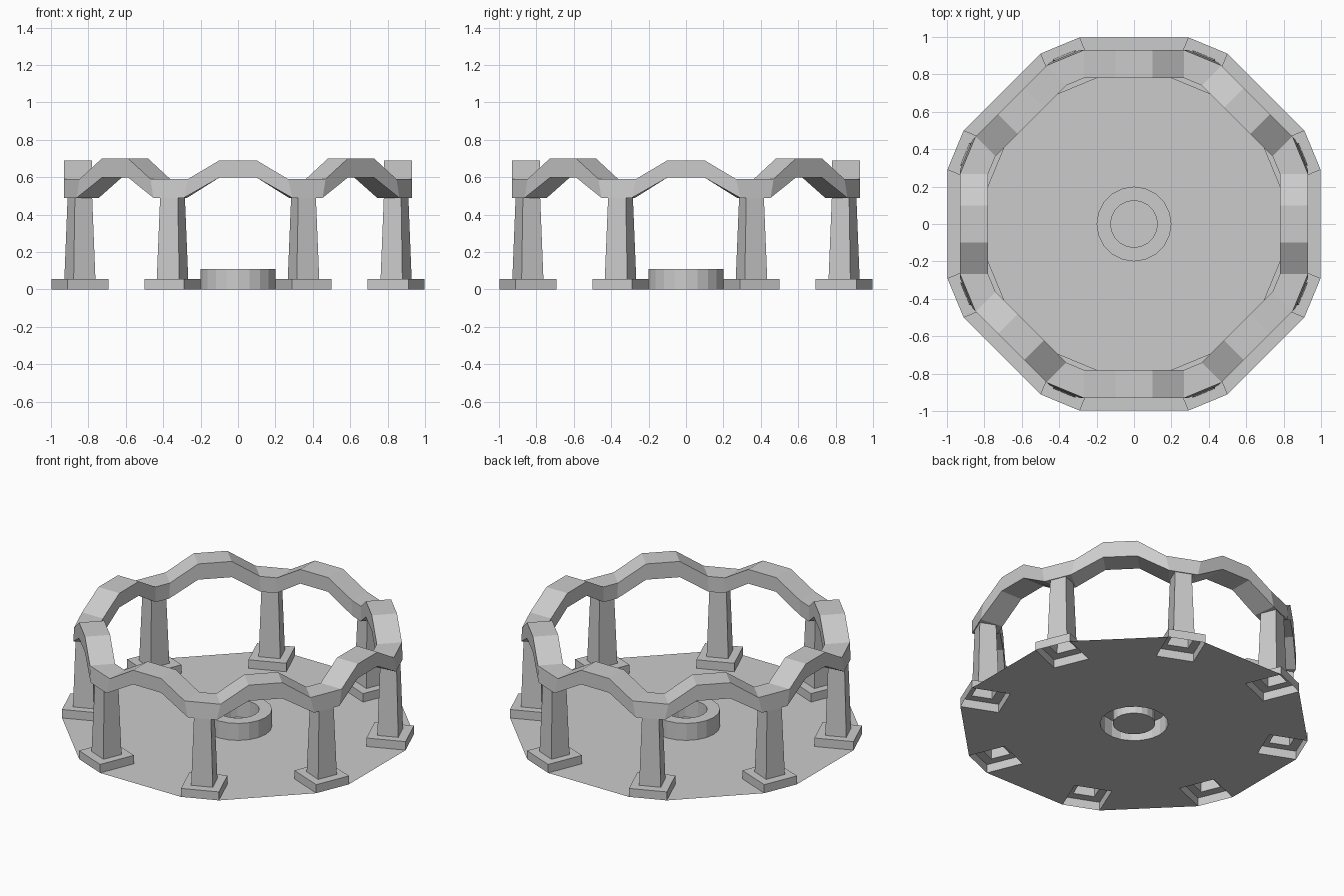
import bpy, bmesh
from math import pi, cos, sin
from mathutils import Vector, Matrix

if "Cube" in bpy.data.objects:
    bpy.data.objects.remove(bpy.data.objects["Cube"], do_unlink=True)

stone = bpy.data.materials.new("pale_grey_stone")
stone.use_nodes = True
GREY = (0.6, 0.6, 0.6, 1)
stone.diffuse_color = GREY
stone.node_tree.nodes["Principled BSDF"].inputs["Base Color"].default_value = GREY

ANGLES = [pi / 8 + k * pi / 4 for k in range(8)]
POST_R = 0.915           # distance of each post from the centre
FOOT_R, FOOT_T = 0.118, 0.114
WELL_SIDES, WELL_R = 20, 0.2


def finish(name, bm):
    mesh = bpy.data.meshes.new(name)
    bm.to_mesh(mesh)
    bm.free()
    mesh.materials.append(stone)
    obj = bpy.data.objects.new(name, mesh)
    bpy.context.collection.objects.link(obj)
    return obj


def loft(bm, rings, closed=False):
    """Join rings of points with quads, each ring a closed loop."""
    loops = [[bm.verts.new(p) for p in ring] for ring in rings]
    n = len(loops[0])
    pairs = list(zip(loops, loops[1:]))
    if closed:
        pairs.append((loops[-1], loops[0]))
    for a, b in pairs:
        for i in range(n):
            j = (i + 1) % n
            bm.faces.new((a[i], a[j], b[j], b[i]))
    return loops


def rect(hx, hy, z):
    return [Vector((POST_R + sx * hx, sy * hy, z))
            for sx, sy in ((-1, -1), (1, -1), (1, 1), (-1, 1))]


def circle(r, z):
    return [Vector((r * cos(2 * pi * i / WELL_SIDES), r * sin(2 * pi * i / WELL_SIDES), z))
            for i in range(WELL_SIDES)]


# Floor: sheet notched around each foot, with a round opening in the middle
bm = bmesh.new()
border = []
for a in ANGLES:
    spin = Matrix.Rotation(a, 3, 'Z')
    p = rect(FOOT_R, FOOT_T, 0)
    border += [spin @ p[i] for i in (1, 0, 3, 2)]
for outline in (border, circle(WELL_R, 0)):
    vs = [bm.verts.new(p) for p in outline]
    for i, v in enumerate(vs):
        bm.edges.new((v, vs[(i + 1) % len(vs)]))
bmesh.ops.triangle_fill(bm, edges=bm.edges[:], use_beauty=True, normal=(0, 0, 1))
bmesh.ops.dissolve_limit(bm, angle_limit=0.01, verts=bm.verts[:], edges=bm.edges[:])
for f in bm.faces:
    f.normal_update()
    if f.normal.z < 0:
        f.normal_flip()
finish("floor", bm)

# Central basin: outer wall, rim, inner wall and bottom
bm = bmesh.new()
loops = loft(bm, [circle(WELL_R, 0), circle(WELL_R, 0.11), circle(0.125, 0.11), circle(0.125, 0)])
bm.faces.new(loops[-1])
finish("basin", bm)

# Posts: hollow foot block flowing into a tapered shaft
for k, a in enumerate(ANGLES):
    bm = bmesh.new()
    loft(bm, [rect(FOOT_R, FOOT_T, 0), rect(FOOT_R, FOOT_T, 0.055),
              rect(0.063, 0.065, 0.055), rect(0.05, 0.051, 0.492)])
    finish(f"post_{k + 1}", bm).rotation_euler.z = a

# Ring beam: one arch per side, with level joints over the posts
INNER, OUTER = 0.78, 0.93
rings = []
for k in range(8):
    spin = Matrix.Rotation(k * pi / 4, 3, 'Z')
    top = 0.69 if k % 2 == 0 else 0.70
    for side, raised in ((-1, False), (-1, True), (1, True), (1, False)):
        if raised:
            t_top = t_in = t_out = 0.1
            hi, lo = top, 0.598
        else:
            t_top, t_in, t_out = 0.268, 0.272, 0.29
            hi, lo = 0.59, 0.49
        ring = [(INNER, t_in, lo), (INNER, t_top, hi), (OUTER, t_top, hi), (OUTER, t_out, lo)]
        rings.append([spin @ Vector((r, side * t, z)) for r, t, z in ring])
bm = bmesh.new()
loft(bm, rings, closed=True)
bmesh.ops.recalc_face_normals(bm, faces=bm.faces[:])
finish("arched_ring_beam", bm)
